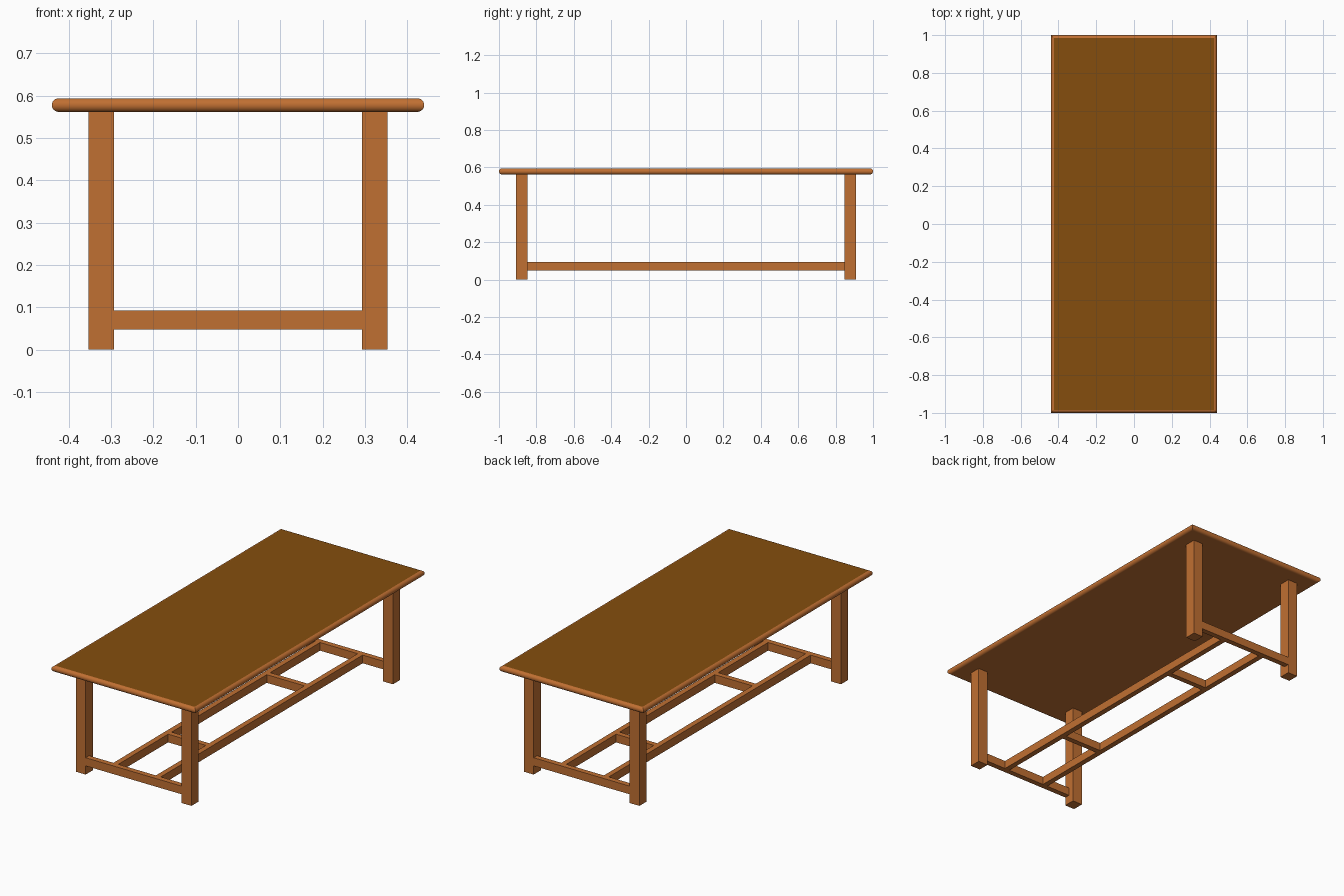
import bpy, bmesh, math

if "Cube" in bpy.data.objects:
    bpy.data.objects.remove(bpy.data.objects["Cube"])


def material(name, rgb):
    m = bpy.data.materials.new(name)
    m.diffuse_color = (*rgb, 1.0)
    m.use_nodes = True
    m.node_tree.nodes["Principled BSDF"].inputs["Base Color"].default_value = m.diffuse_color
    return m


wood = material("warm_wood", (0.53, 0.16, 0.032))
panel = material("dark_panel", (0.235, 0.076, 0.004))


def finish(name, bm, mats):
    bmesh.ops.recalc_face_normals(bm, faces=bm.faces)
    me = bpy.data.meshes.new(name)
    bm.to_mesh(me)
    bm.free()
    for m in mats:
        me.materials.append(m)
    ob = bpy.data.objects.new(name, me)
    bpy.context.collection.objects.link(ob)
    return ob


def box(name, x0, x1, y0, y1, z0, z1):
    bm = bmesh.new()
    bmesh.ops.create_cube(bm, size=1)
    for v in bm.verts:
        v.co.x = (x0 + x1) / 2 + v.co.x * (x1 - x0)
        v.co.y = (y0 + y1) / 2 + v.co.y * (y1 - y0)
        v.co.z = (z0 + z1) / 2 + v.co.z * (z1 - z0)
    return finish(name, bm, [wood])


# Table top: slab with half-round rim and mitred corners
HX, HY, R, ZC, SEG = 0.44, 1.0, 0.016, 0.578, 12
bm = bmesh.new()
rings = []
for i in range(SEG + 1):
    a = -math.pi / 2 + math.pi * i / SEG
    d = R * (1 - math.cos(a))
    x, y, z = HX - d, HY - d, ZC + R * math.sin(a)
    rings.append([bm.verts.new((sx * x, sy * y, z))
                  for sx, sy in ((-1, -1), (1, -1), (1, 1), (-1, 1))])
for lo, hi in zip(rings, rings[1:]):
    for k in range(4):
        n = (k + 1) % 4
        bm.faces.new((lo[k], lo[n], hi[n], hi[k])).smooth = True
    for k in range(4):
        bm.edges.get((lo[k], hi[k])).smooth = False
bm.faces.new(rings[0][::-1])
bm.faces.new(rings[-1]).material_index = 1     # dark upper surface
for ring in (rings[0], rings[-1]):
    for k in range(4):
        bm.edges.get((ring[k], ring[(k + 1) % 4])).smooth = False
finish("table_top", bm, [wood, panel])

# Legs, inner and outer faces
LX0, LX1, LY0, LY1 = 0.293, 0.353, 0.847, 0.91
Z0, Z1, T = 0.048, 0.093, 0.03


def span(s, a, b):
    return sorted((s * a, s * b))


for sy, end in ((-1, "front"), (1, "back")):
    for sx, side in ((-1, "left"), (1, "right")):
        box(f"{end}_{side}_leg", *span(sx, LX0, LX1), *span(sy, LY0, LY1), 0, 0.562)
    # End stretcher between the legs, flush with their outer faces
    box(f"{end}_stretcher", -LX0, LX0, *span(sy, LY1 - T, LY1), Z0, Z1)
    # Short cross piece between the long rails
    box(f"{end}_cross_piece", -0.115, 0.115, *span(sy, 0.415, 0.445), Z0, Z1)

# Long rails joining the end stretchers
for sx, side in ((-1, "left"), (1, "right")):
    box(f"{side}_rail", *span(sx, 0.115, 0.145), -(LY1 - T), LY1 - T, Z0, Z1)
